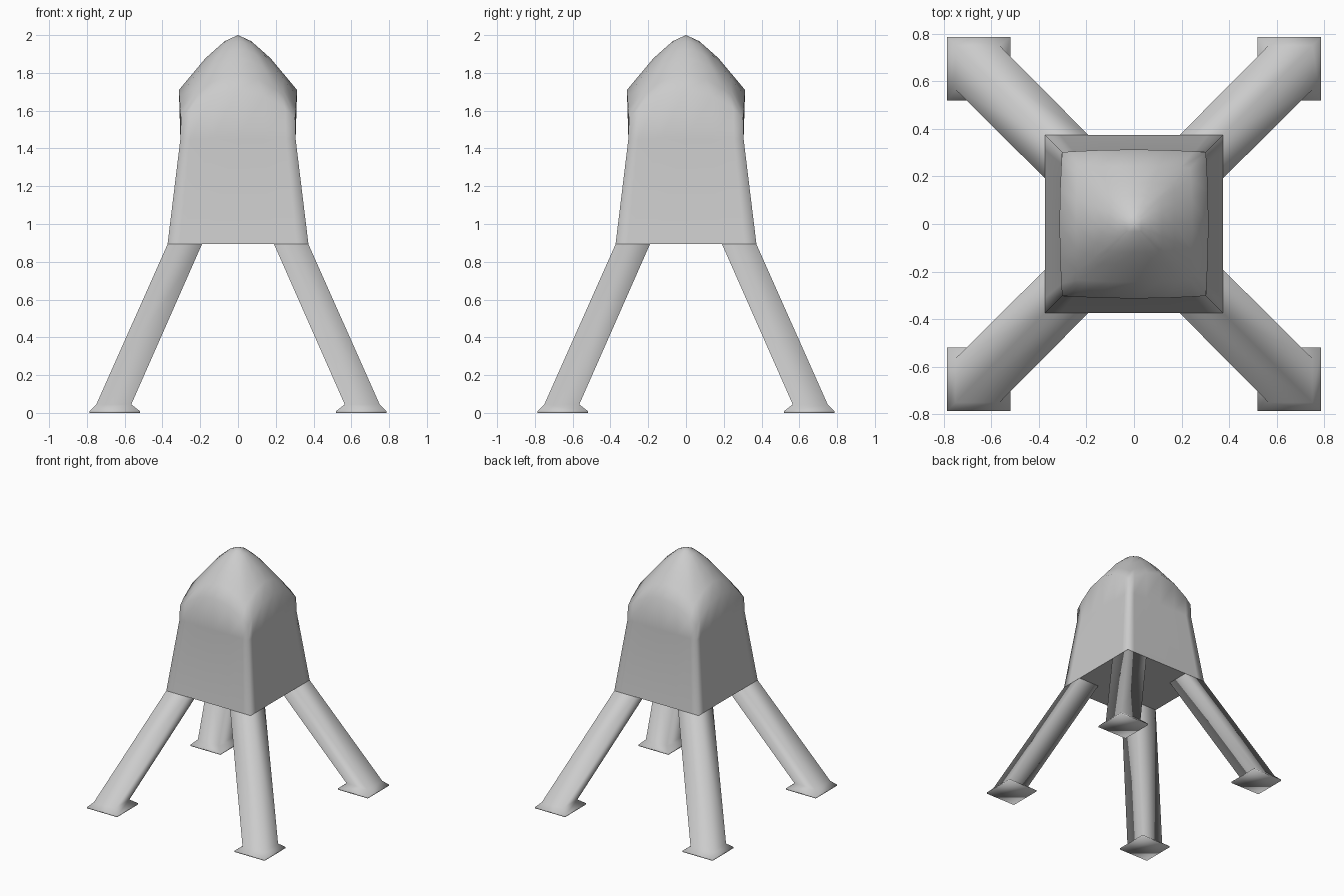
import bpy, bmesh, math

if "Cube" in bpy.data.objects:
    bpy.data.objects.remove(bpy.data.objects["Cube"])

ROOF = [(0, 2.0), (0.07, 1.968), (0.17, 1.88), (0.31, 1.713), (0.376, 1.635), (0.44, 1.545)]
COLS = [-1, -0.83, -0.45, 0, 0.45, 0.83]


def roof_z(r):
    for (r0, z0), (r1, z1) in zip(ROOF, ROOF[1:]):
        if r <= r1:
            return z0 + (z1 - z0) * (r - r0) / (r1 - r0)
    return ROOF[-1][1]


def square_ring(half, bulge=0.0):
    """Points round a square, sides optionally bowed outwards."""
    pts = []
    for k in range(4):
        c, s = round(math.cos(k * math.pi / 2)), round(math.sin(k * math.pi / 2))
        for t in COLS:
            x, y = half + bulge * (1 - t * t), half * t
            pts.append((x * c - y * s, x * s + y * c))
    return pts


def loft(name, rings, apex=None):
    bm = bmesh.new()
    loops = [[bm.verts.new(p) for p in ring] for ring in rings]
    n = len(loops[0])
    for a, b in zip(loops, loops[1:]):
        for i in range(n):
            bm.faces.new((a[i], a[(i + 1) % n], b[(i + 1) % n], b[i]))
    bm.faces.new(loops[0][::-1])
    if apex:
        tip = bm.verts.new(apex)
        for i in range(n):
            bm.faces.new((loops[-1][i], loops[-1][(i + 1) % n], tip))
    else:
        bm.faces.new(loops[-1])
    bmesh.ops.recalc_face_normals(bm, faces=bm.faces)
    me = bpy.data.meshes.new(name)
    bm.to_mesh(me)
    bm.free()
    ob = bpy.data.objects.new(name, me)
    bpy.context.collection.objects.link(ob)
    for o in bpy.context.selected_objects:
        o.select_set(False)
    ob.select_set(True)
    bpy.context.view_layer.objects.active = ob
    return ob


# Tapered square cabin, its top cut by a round pointed nose
rings = [[(x, y, z) for x, y in square_ring(h)] for h, z in ((0.373, 0.893), (0.305, 1.45))]
eave = square_ring(0.302, 0.011)
for s in (1, 0.78, 0.55, 0.38, 0.225, 0.1):
    rings.append([(x * s, y * s, roof_z(math.hypot(x, y) * s)) for x, y in eave])
loft("cabin", rings, (0, 0, 2.0))
bpy.ops.object.shade_smooth_by_angle(angle=math.radians(93))

# Four splayed square legs with flared feet
LEG = [(0.52, 0.785, 0.0), (0.52, 0.785, 0.01), (0.565, 0.75, 0.045), (0.19, 0.372, 0.895)]
for sx, side in ((-1, "left"), (1, "right")):
    for sy, end in ((-1, "front"), (1, "back")):
        loft(f"{end}_{side}_leg",
             [[(sx * x, sy * y, z) for x, y in ((a, a), (b, a), (b, b), (a, b))]
              for a, b, z in LEG])
        bpy.ops.object.shade_smooth()
